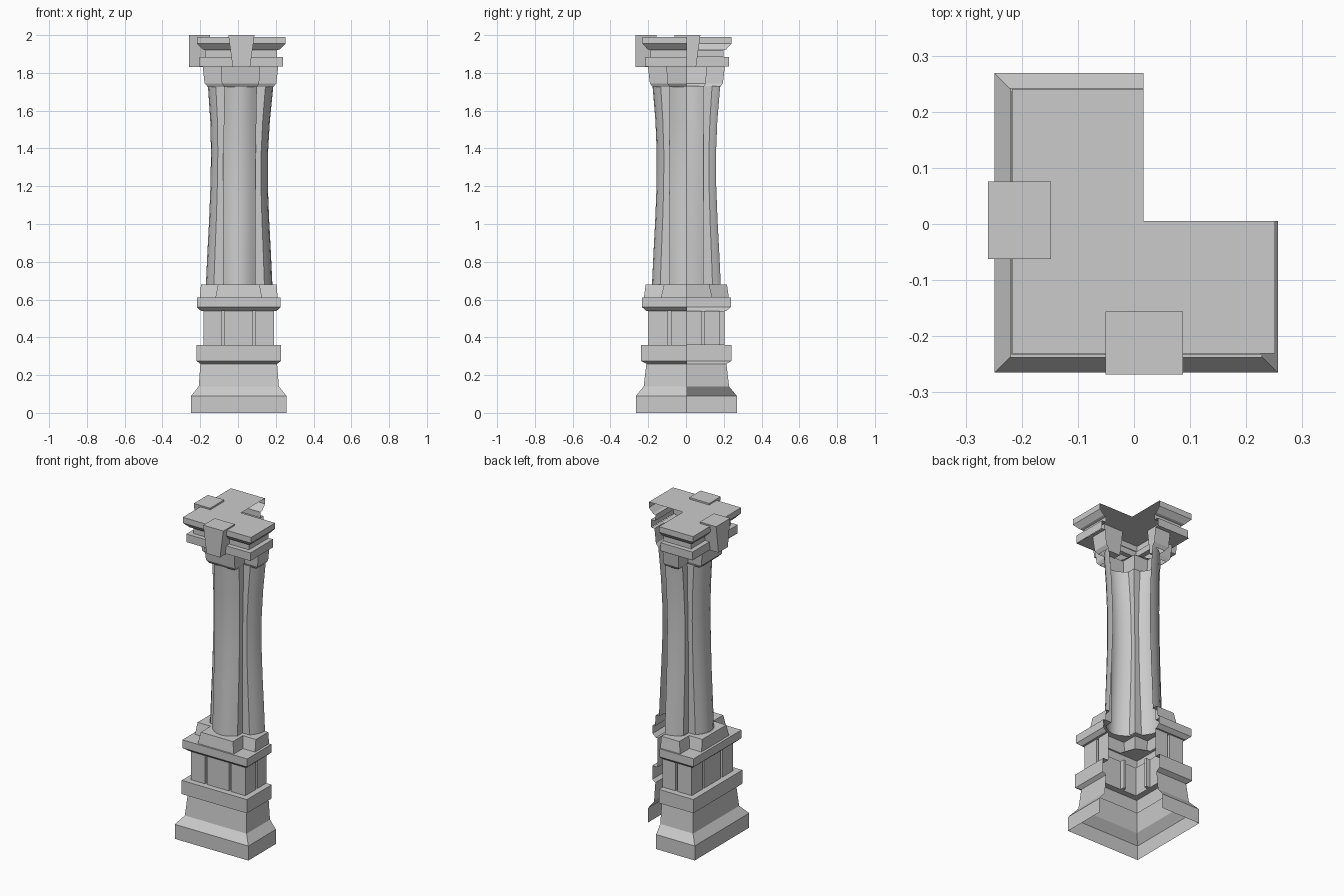
import bpy, bmesh, math
from mathutils import Vector

old = bpy.data.objects.get("Cube")
if old:
    bpy.data.objects.remove(old, do_unlink=True)

# One stone colour
stone = bpy.data.materials.new("grey_stone")
stone.use_nodes = True
COLOUR = (0.6, 0.6, 0.6, 1)
stone.diffuse_color = COLOUR
stone.node_tree.nodes["Principled BSDF"].inputs["Base Color"].default_value = COLOUR

# The pier wraps three quarters of a square; the open quadrant starts here
CUT_X, CUT_Y = 0.017, 0.005
AXES = [Vector((1, 0)), Vector((0, -1)), Vector((-1, 0)), Vector((0, 1))]


def half_side(kind, a):
    """Unit half side from its middle to the corner, as (along, outward)."""
    steps = (0, 0.35, 0.7, 1)
    if kind == "cross":      # square arms with a notched corner
        return [(a * s, 1) for s in steps] + [(a, a)] * 4
    if kind == "lobes":      # rounded arms with a notched corner
        return [(a * s, 1 - 0.24 * s * s) for s in steps] + [(a, a)] * 4
    depth = 0.86 if kind == "groove" else 1
    b = a + 0.08
    return [(a * s, 1) for s in steps] + [(a, depth), (b, depth), (b, 1), (1, 1)]


def ring(z, hx, hy, kind="plain", arm=0.4, cx=0.004, cy=0.002):
    half = half_side(kind, arm)
    pts = []
    for i in range(3):
        p, q = AXES[i], AXES[i + 1]
        quadrant = [p * o + q * t for t, o in half]
        quadrant += [p * t + q * o for t, o in reversed(half[:-1])]
        pts += quadrant if i == 0 else quadrant[1:]
    out = [Vector((cx + v.x * hx, cy + v.y * hy, z)) for v in pts]
    out[0].y = CUT_Y
    out[-1].x = CUT_X
    return out


def finish(bm, name, smooth=False):
    bmesh.ops.remove_doubles(bm, verts=bm.verts, dist=0.0002)
    bmesh.ops.dissolve_degenerate(bm, edges=bm.edges, dist=0.0002)
    mesh = bpy.data.meshes.new(name)
    bm.to_mesh(mesh)
    bm.free()
    mesh.materials.append(stone)
    obj = bpy.data.objects.new(name, mesh)
    bpy.context.collection.objects.link(obj)
    if smooth:
        bpy.ops.object.select_all(action="DESELECT")
        obj.select_set(True)
        bpy.context.view_layer.objects.active = obj
        bpy.ops.object.shade_smooth_by_angle(angle=math.radians(35))
    return obj


def loft(name, rings, smooth=False, lid=False):
    bm = bmesh.new()
    rows = [[bm.verts.new(p) for p in r] for r in rings]
    for low, high in zip(rows, rows[1:]):
        for i in range(len(low) - 1):
            bm.faces.new((low[i + 1], low[i], high[i], high[i + 1]))
    if lid:
        inner = bm.verts.new((CUT_X, CUT_Y, rings[-1][0].z))
        bm.faces.new(list(reversed(rows[-1])) + [inner])
    return finish(bm, name, smooth)


# Base: plinth, slope and projecting band
loft("base", [
    ring(0, 0.2525, 0.267),
    ring(0.09, 0.2525, 0.267),
    ring(0.14, 0.212, 0.226),
    ring(0.26, 0.203, 0.212),
    ring(0.275, 0.224, 0.24),
    ring(0.36, 0.224, 0.24),
    ring(0.36, 0.187, 0.203, "groove"),
])

# Pedestal with grooves beside the middle panels, and its band
loft("pedestal", [
    ring(0.36, 0.187, 0.203, "groove"),
    ring(0.54, 0.187, 0.203, "groove"),
    ring(0.54, 0.2, 0.212),
    ring(0.56, 0.222, 0.235),
    ring(0.61, 0.222, 0.235),
    ring(0.61, 0.206, 0.225, "cross", 0.6),
])

# Notched block under the shaft
loft("shaft_foot", [
    ring(0.61, 0.206, 0.225, "cross", 0.6),
    ring(0.68, 0.2, 0.215, "cross", 0.55),
    ring(0.68, 0.176, 0.18, "lobes", 0.49),
])

# Clustered shaft, narrowest at the middle
SHAFT = [(0.68, 0.176, 0.006), (0.85, 0.168, 0.006), (1.02, 0.159, 0.006),
         (1.2, 0.152, 0.006), (1.38, 0.151, 0.008), (1.55, 0.158, 0.011),
         (1.73, 0.173, 0.014)]
loft("shaft", [ring(z, h, h + 0.006, "lobes", 0.086 / h, c) for z, h, c in SHAFT],
     smooth=True)

# Notched capital
loft("capital", [
    ring(1.725, 0.173, 0.179, "cross", 0.5, 0.014),
    ring(1.745, 0.19, 0.193, "cross", 0.52, 0.013),
    ring(1.835, 0.2, 0.204, "cross", 0.52, 0.013),
    ring(1.835, 0.22, 0.222, cx=0.014, cy=0.008),
])

# Upper bands and the flat lid
TOP = dict(cx=0.017, cy=0.005)
loft("entablature", [
    ring(1.835, 0.22, 0.222, **TOP),
    ring(1.885, 0.22, 0.222, **TOP),
    ring(1.885, 0.19, 0.193, **TOP),
    ring(1.92, 0.19, 0.193, **TOP),
    ring(1.925, 0.206, 0.208, **TOP),
    ring(1.955, 0.234, 0.236, **TOP),
    ring(1.99, 0.234, 0.236, **TOP),
], lid=True)


# Tapered keystones on the two outer faces
def keystone(name, turn):
    bm = bmesh.new()
    bmesh.ops.create_cube(bm, size=1)
    for v in bm.verts:
        along = v.co.x * (0.138 if v.co.z > 0 else 0.092)
        out = 0.272 if v.co.y < 0 else 0.16
        z = 2.0 if v.co.z > 0 else 1.83
        if turn:
            v.co = (0.012 - out, 0.007 - along, z)
        else:
            v.co = (0.018 + along, 0.004 - out, z)
    bmesh.ops.recalc_face_normals(bm, faces=bm.faces)
    finish(bm, name)


keystone("front_keystone", False)
keystone("side_keystone", True)
